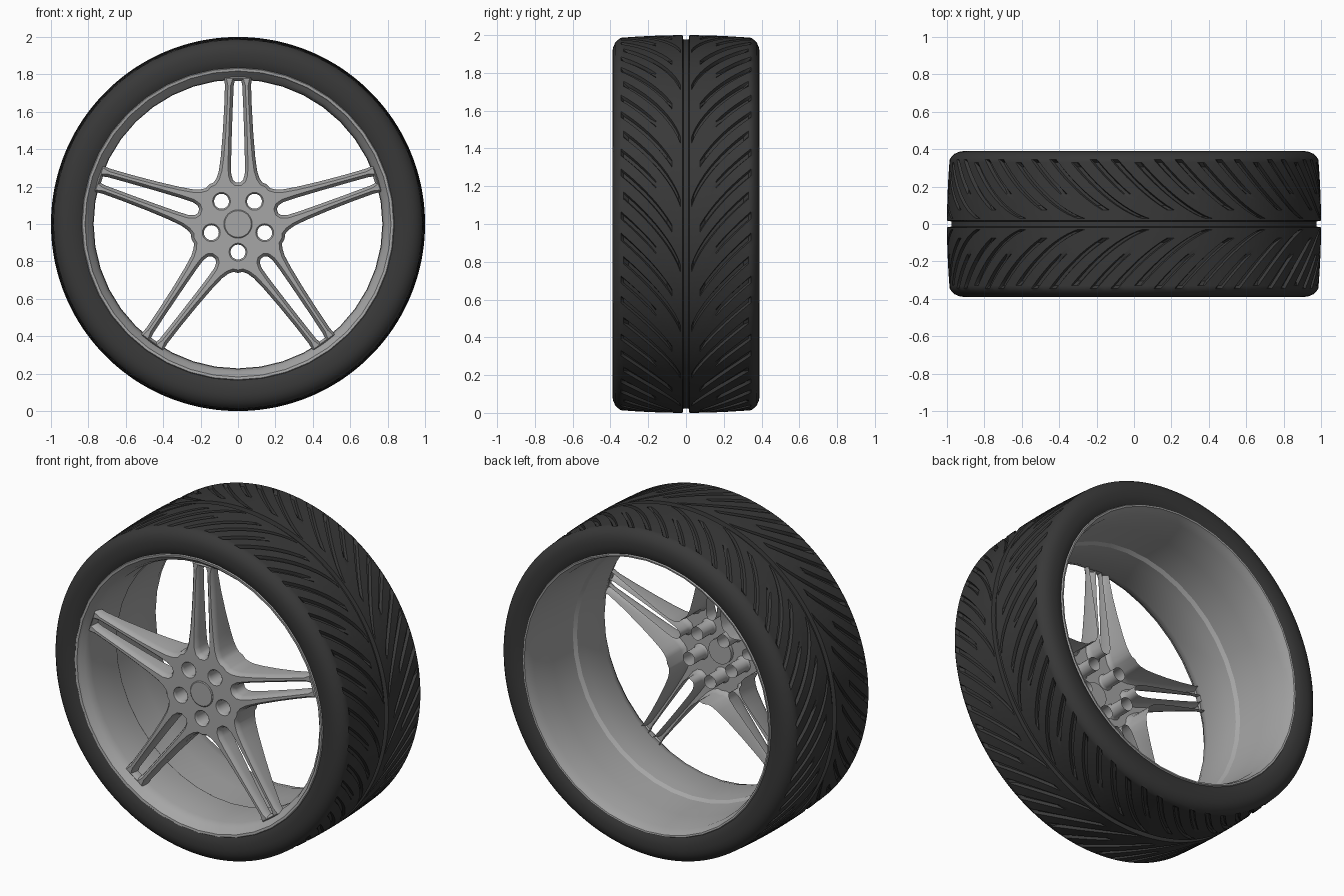
import bpy, bmesh, math
from mathutils import Vector

if "Cube" in bpy.data.objects:
    bpy.data.objects.remove(bpy.data.objects["Cube"])

PI2 = 2 * math.pi


def material(name, c):
    m = bpy.data.materials.new(name)
    m.diffuse_color = (c, c, c, 1)
    m.use_nodes = True
    m.node_tree.nodes["Principled BSDF"].inputs["Base Color"].default_value = m.diffuse_color
    return m


rubber = material("dark rubber", 0.04)
metal = material("grey alloy", 0.38)


def polar(r, a, y):
    return (r * math.cos(a), y, 1 + r * math.sin(a))


def finish(bm, name, mat, angle=40):
    me = bpy.data.meshes.new(name)
    bm.to_mesh(me)
    bm.free()
    ob = bpy.data.objects.new(name, me)
    bpy.context.collection.objects.link(ob)
    me.materials.append(mat)
    bpy.ops.object.select_all(action='DESELECT')
    ob.select_set(True)
    bpy.context.view_layer.objects.active = ob
    bpy.ops.object.shade_smooth_by_angle(angle=math.radians(angle))
    return ob


def skin(bm, rows, flip=False):
    """Join closed rings of vertices with quads."""
    for a, b in zip(rows, rows[1:]):
        n = len(a)
        for i in range(n):
            q = [a[i], b[i], b[(i + 1) % n], a[(i + 1) % n]]
            bm.faces.new(q[::-1] if flip else q)


# Tyre: grid whose columns follow the curved tread, so grooves are sunk columns
PITCHES = 18
pitch = PI2 / PITCHES
W = 0.02
grooves = [(0.06, 0.03, 0.33), (0.175, 0.09, 0.345), (0.29, 0.17, 0.345)]  # offset, start y, end y
columns = []
for c, y0, y1 in grooves:
    columns += [(c - W, None), (c - 0.6 * W, (y0, y1)), (c + 0.6 * W, (y0, y1)), (c + W, None), (c + 0.058, None)]

tread_y = [0.018, 0.022, 0.03, 0.04, 0.055, 0.075, 0.1, 0.13, 0.16, 0.19, 0.22, 0.25, 0.28, 0.305, 0.33, 0.345]
half = [(0.014, 0.977)] + [(y, 1 - 0.013 * (y / 0.33) ** 2) for y in tread_y]
half += [(0.36, 0.975), (0.375, 0.96), (0.386, 0.935), (0.39, 0.91), (0.389, 0.88), (0.384, 0.85), (0.372, 0.828)]
profile = [(-y, r) for y, r in reversed(half)] + half


def sweep(y):
    t = min(max((abs(y) - 0.02) / 0.33, 0), 1)
    return 0.46 * t ** 0.62


bm = bmesh.new()
rows = []
for y, r in profile:
    ring = []
    for k in range(PITCHES):
        for off, span in columns:
            sunk = span and span[0] < abs(y) < span[1]
            ring.append(bm.verts.new(polar(r - (0.018 if sunk else 0), k * pitch + off + sweep(y), y)))
    rows.append(ring)
skin(bm, rows)
finish(bm, "tyre", rubber, 35)

# Rim barrel: lathed profile, front lip to back lip
rim = [(-0.372, 0.838), (-0.382, 0.832), (-0.38, 0.818), (-0.365, 0.81), (-0.345, 0.79), (-0.3, 0.775),
       (-0.12, 0.772), (-0.06, 0.776), (-0.04, 0.79), (0.15, 0.795), (0.32, 0.803), (0.36, 0.815),
       (0.382, 0.822), (0.384, 0.832), (0.372, 0.838)]
bm = bmesh.new()
N = 40
skin(bm, [[bm.verts.new(polar(r, i * PI2 / N, y)) for i in range(N)] for y, r in rim], flip=True)
finish(bm, "rim_barrel", metal, 30)

# Spoke star: outline, gaps and bolt holes, as a shell open at the back
edge = [(0.13, 0.222), (0.115, 0.245), (0.102, 0.285), (0.092, 0.36), (0.082, 0.48), (0.074, 0.62),
        (0.07, 0.74), (0.074, 0.79)]
gap_half = [(0.012, 0.222), (0.027, 0.235), (0.036, 0.265), (0.037, 0.33), (0.034, 0.45), (0.029, 0.6),
            (0.023, 0.74), (0.018, 0.765)]


def turn(p, k):
    a = k * PI2 / 5
    return Vector((p[0] * math.cos(a) - p[1] * math.sin(a), p[0] * math.sin(a) + p[1] * math.cos(a)))


valley = (0.262 * math.sin(PI2 / 10), 0.262 * math.cos(PI2 / 10))
outline = []
for k in range(5):
    sector = [valley] + edge + [(-u, v) for u, v in reversed(edge)]
    outline += [turn(p, k) for p in sector]
loops = [(outline, 1, 0.13)]
for k in range(5):
    gap = gap_half + [(-u, v) for u, v in reversed(gap_half)]
    loops.append(([turn(p, k) for p in gap], -1, 0.06))
    hole = [(0.04 * math.cos(i * PI2 / 20), 0.04 * math.sin(i * PI2 / 20) - 0.15) for i in range(20)]
    loops.append(([turn(p, k) for p in hole], -1, 0.0))


def inset(pts, d):
    out = []
    for i, p in enumerate(pts):
        a = (p - pts[i - 1]).normalized()
        b = (pts[(i + 1) % len(pts)] - p).normalized()
        n = Vector((-a.y - b.y, a.x + b.x)).normalized()
        out.append(p + n * d)
    return out


def back(p, depth):
    t = min(max((0.79 - p.length) / 0.54, 0), 1)
    return -0.30 + depth * t ** 1.2 if depth else -0.23


bm = bmesh.new()
front_edges = []
for pts, side, depth in loops:
    rings = [[bm.verts.new((p.x, back(p, depth), 1 + p.y)) for p in pts]]
    steps = [(0, -0.315), (0.006, -0.336), (0.016, -0.347)] if depth else [(0, -0.334), (0.004, -0.343), (0.008, -0.347)]
    for d, y in steps:
        # holes run the same way round, so their inset points away from the hole
        rings.append([bm.verts.new((p.x, y, 1 + p.y)) for p in inset(pts, d * side)])
    skin(bm, rings, flip=True)
    top = rings[-1]
    front_edges += [bm.edges.get((top[i - 1], top[i])) for i in range(len(top))]
bmesh.ops.triangle_fill(bm, use_beauty=True, use_dissolve=False, edges=front_edges, normal=(0, -1, 0))
bmesh.ops.recalc_face_normals(bm, faces=bm.faces)
finish(bm, "spokes", metal, 45)

# Plain hub cap
bm = bmesh.new()
cap = [(-0.325, 0.076), (-0.35, 0.076), (-0.354, 0.071)]
rings = [[bm.verts.new(polar(r, i * PI2 / 32, y)) for i in range(32)] for y, r in cap]
skin(bm, rings)
bm.faces.new(rings[0])
bm.faces.new(rings[-1])
bmesh.ops.recalc_face_normals(bm, faces=bm.faces)
finish(bm, "hub_cap", metal, 30)
